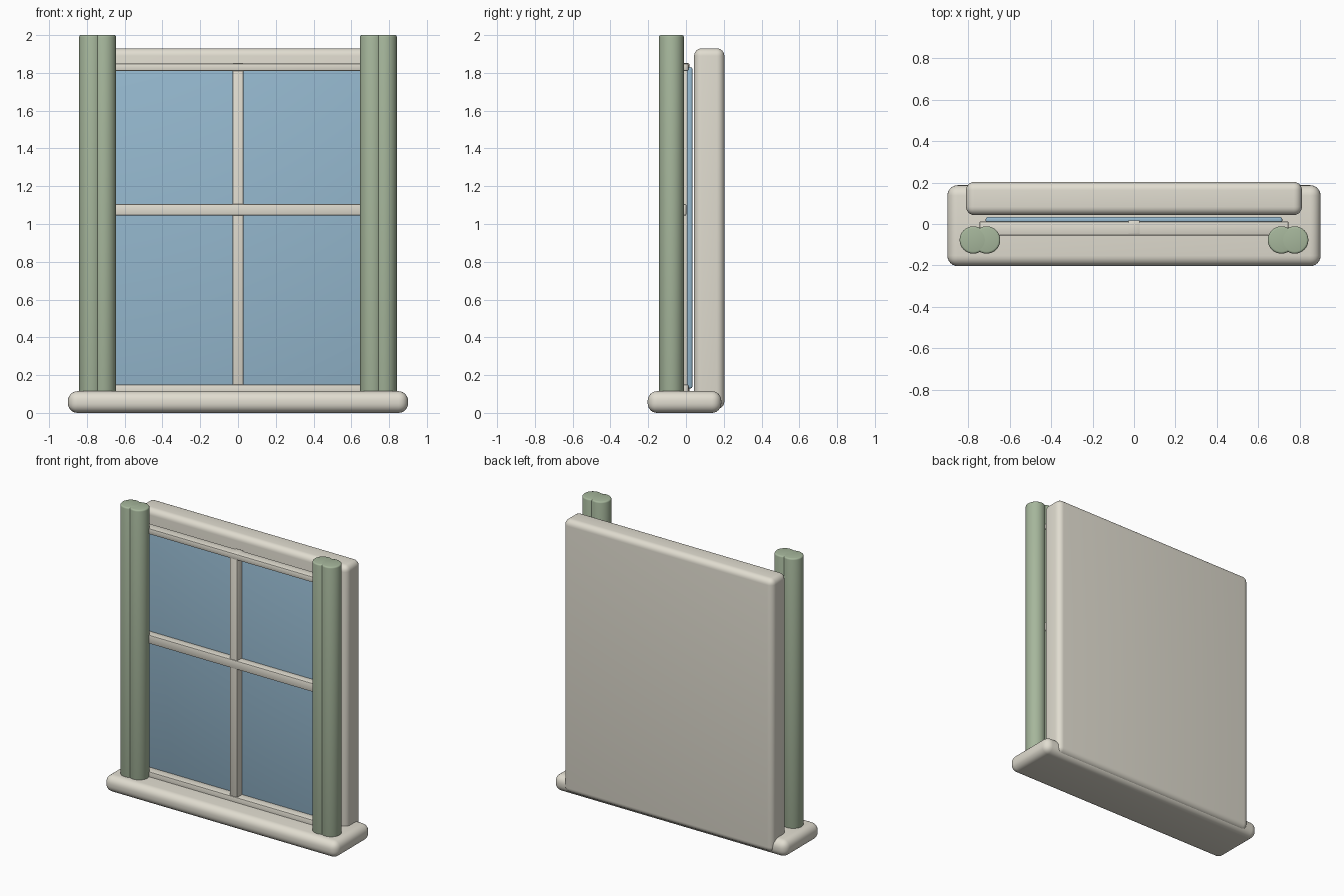
import bpy, math

if "Cube" in bpy.data.objects:
    bpy.data.objects.remove(bpy.data.objects["Cube"])


def material(name, rgb):
    m = bpy.data.materials.new(name)
    m.diffuse_color = (*rgb, 1)
    m.use_nodes = True
    m.node_tree.nodes["Principled BSDF"].inputs["Base Color"].default_value = m.diffuse_color
    return m


cream = material("cream_paint", (0.75, 0.72, 0.63))
green = material("green_cloth", (0.38, 0.47, 0.33))
blue = material("blue_glass", (0.30, 0.48, 0.62))


def finish(ob, name, mat, bevel, segments):
    ob.name = name
    ob.data.materials.append(mat)
    mod = ob.modifiers.new("soft_edges", 'BEVEL')
    mod.width = bevel
    mod.segments = segments
    mod.limit_method = 'ANGLE'
    mod.angle_limit = math.radians(40)
    bpy.ops.object.modifier_apply(modifier=mod.name)
    bpy.ops.object.shade_smooth_by_angle(angle=math.radians(35))
    return ob


def box(name, x, y, z, mat, bevel, segments=4):
    """Rounded box from (min, max) ranges on each axis."""
    bpy.ops.mesh.primitive_cube_add(size=1, location=[sum(r) / 2 for r in (x, y, z)])
    ob = bpy.context.object
    ob.scale = [r[1] - r[0] for r in (x, y, z)]
    bpy.ops.object.transform_apply(location=False, rotation=False, scale=True)
    return finish(ob, name, mat, bevel, segments)


# Sill and wall panel behind the window
box("sill", (-0.9, 0.9), (-0.203, 0.187), (0, 0.115), cream, 0.05, 6)
box("back_panel", (-0.81, 0.81), (0.043, 0.203), (0.02, 1.93), cream, 0.04, 6)

# Glass pane
box("glass", (-0.715, 0.715), (0.004, 0.034), (0.13, 1.83), blue, 0.01, 3)

# Horizontal rails and the upright glazing bar
for name, back, z in (("bottom_rail", 0.012, (0.09, 0.15)),
                      ("middle_rail", 0.002, (1.045, 1.105)),
                      ("top_rail", 0.012, (1.81, 1.85))):
    box(name, (-0.745, 0.745), (-0.055, back), z, cream, 0.006, 2)
box("upright_bar", (-0.029, 0.029), (-0.05, 0.018), (0.1, 1.852), cream, 0.006, 2)

# Curtains: two overlapping round folds on each side
for side, s in (("left", -1), ("right", 1)):
    for fold, x in (("outer", 0.775), ("inner", 0.711)):
        bpy.ops.mesh.primitive_cylinder_add(vertices=32, radius=0.066, depth=1.91,
                                            location=(s * x, -0.077, 1.045))
        finish(bpy.context.object, f"{side}_curtain_{fold}_fold", green, 0.01, 3)
